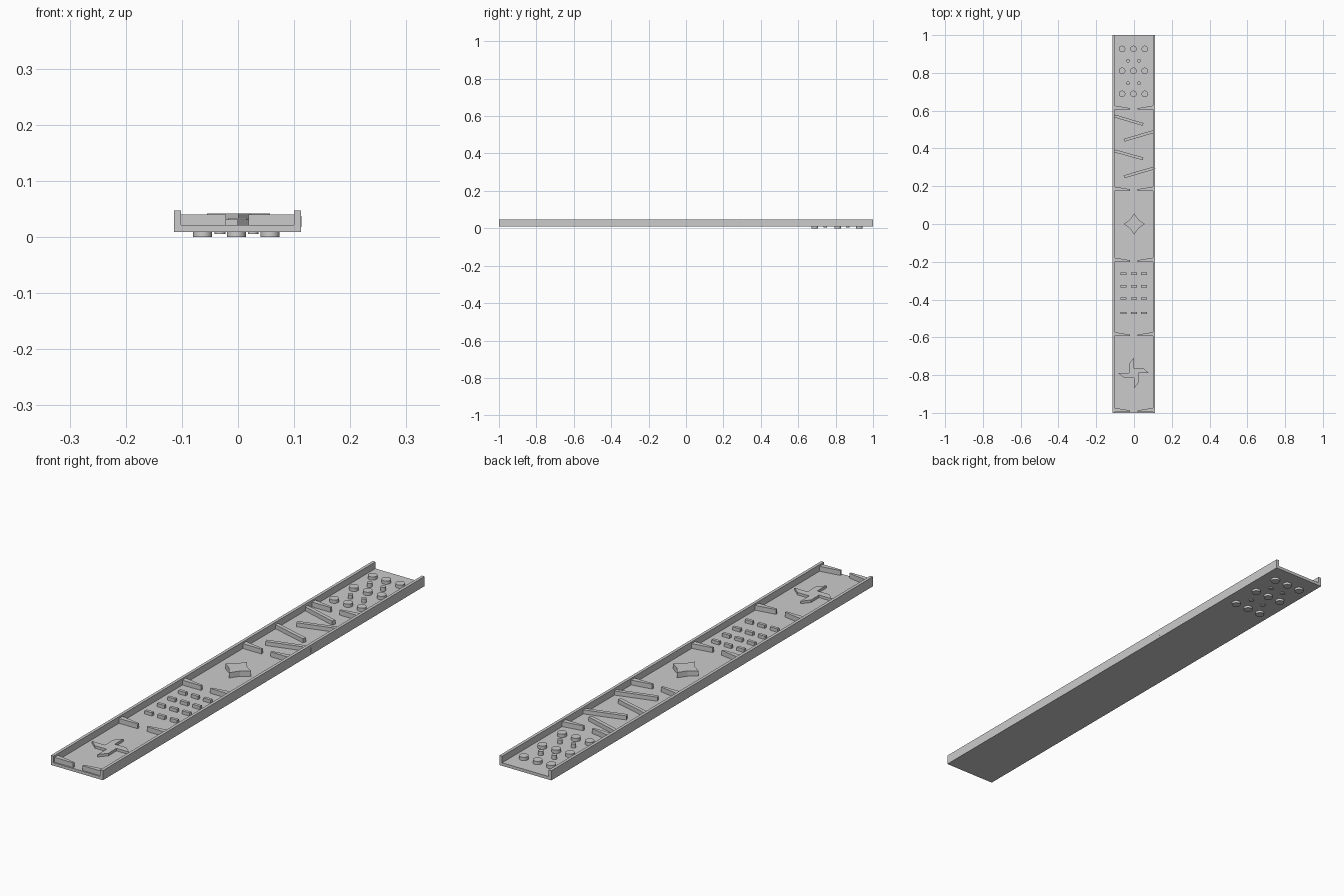
import bpy, bmesh, math
from mathutils import Matrix

if "Cube" in bpy.data.objects:
    bpy.data.objects.remove(bpy.data.objects["Cube"])

FLOOR = 0.021
CX = -0.001  # tray centre line


def prism(name, pts, z0, z1):
    """Extrude a flat outline from z0 to z1."""
    bm = bmesh.new()
    f = bm.faces.new([bm.verts.new((x, y, z0)) for x, y in pts])
    r = bmesh.ops.extrude_face_region(bm, geom=[f])
    vs = [v for v in r["geom"] if isinstance(v, bmesh.types.BMVert)]
    bmesh.ops.translate(bm, verts=vs, vec=(0, 0, z1 - z0))
    bmesh.ops.recalc_face_normals(bm, faces=bm.faces)
    me = bpy.data.meshes.new(name)
    bm.to_mesh(me)
    bm.free()
    ob = bpy.data.objects.new(name, me)
    bpy.context.collection.objects.link(ob)
    return ob


def rect(x0, x1, y0, y1):
    return [(x0, y0), (x1, y0), (x1, y1), (x0, y1)]


def bar(name, a, b, w, z0, z1):
    dx, dy = b[0] - a[0], b[1] - a[1]
    l = math.hypot(dx, dy)
    nx, ny = -dy / l * w / 2, dx / l * w / 2
    prism(name, [(a[0] - nx, a[1] - ny), (b[0] - nx, b[1] - ny),
                 (b[0] + nx, b[1] + ny), (a[0] + nx, a[1] + ny)], z0, z1)


def peg(name, x, y, r, z0, z1):
    bpy.ops.mesh.primitive_cylinder_add(vertices=32, radius=r, depth=z1 - z0,
                                        location=(x, y, (z0 + z1) / 2))
    ob = bpy.context.object
    ob.name = name
    bpy.ops.object.shade_smooth_by_angle(angle=math.radians(40))


def spun(pts, cx, cy):
    """Repeat an outline fragment four times, clockwise, about a centre."""
    out = []
    for k in range(4):
        m = Matrix.Rotation(k * math.pi / 2, 2)  # 2D rotation
        for x, y in pts:
            c, s = round(m[0][0]), round(m[1][0])
            out.append((cx + x * c + y * s, cy - x * s + y * c))
    return out


# Tray: floor and two side walls
prism("tray_floor", rect(-0.113, 0.111, -1, 1), 0.009, FLOOR)
prism("left_wall", rect(-0.114, -0.102, -1, 1), 0.009, 0.047)
prism("right_wall", rect(0.100, 0.112, -1, 1), 0.009, 0.047)

# Tapered gates, a pair at each section boundary
for i, y in enumerate((-0.995, -0.594, -0.2, 0.176, 0.605)):
    for side, s in (("left", -1), ("right", 1)):
        pts = [(CX + s * 0.103, y), (CX + s * 0.02, y),
               (CX + s * 0.02, y + 0.008), (CX + s * 0.103, y + 0.022)]
        prism(f"gate_{side}_{i}", pts, 0.018, 0.04)

# Zigzag baffles
baffles = [((-0.103, 0.572), (0.048, 0.527)), ((-0.053, 0.443), (0.106, 0.49)),
           ((-0.103, 0.387), (0.048, 0.345)), ((-0.053, 0.25), (0.111, 0.298))]
for i, (a, b) in enumerate(baffles):
    bar(f"baffle_{i}", a, b, 0.015, 0.018, 0.037)

# Four-pointed concave block in the middle section
prism("star_block", spun([(0, 0.056), (0.023, 0.023)], 0.001, 0), 0.018, 0.042)

# Grid of small blocks
for r, y in enumerate((-0.263, -0.329, -0.395, -0.471)):
    for c, x in enumerate((-0.056, -0.001, 0.053)):
        prism(f"small_block_{r}_{c}", rect(x - 0.016, x + 0.016, y - 0.006, y + 0.006),
              0.018, 0.034)

# Pinwheel with slanted arm tips
prism("pinwheel", spun([(-0.026, 0.05), (0, 0.081), (0, 0.025)], -0.001, -0.79), 0.018, 0.031)

# Pegs that pass through the floor
for y in (0.927, 0.811, 0.689):
    for x in (-0.063, -0.003, 0.057):
        peg("large_peg", x, y, 0.017, 0.0, 0.034)
for y in (0.864, 0.745):
    for x in (-0.032, 0.027):
        peg("small_peg", x, y, 0.0095, 0.005, 0.037)
